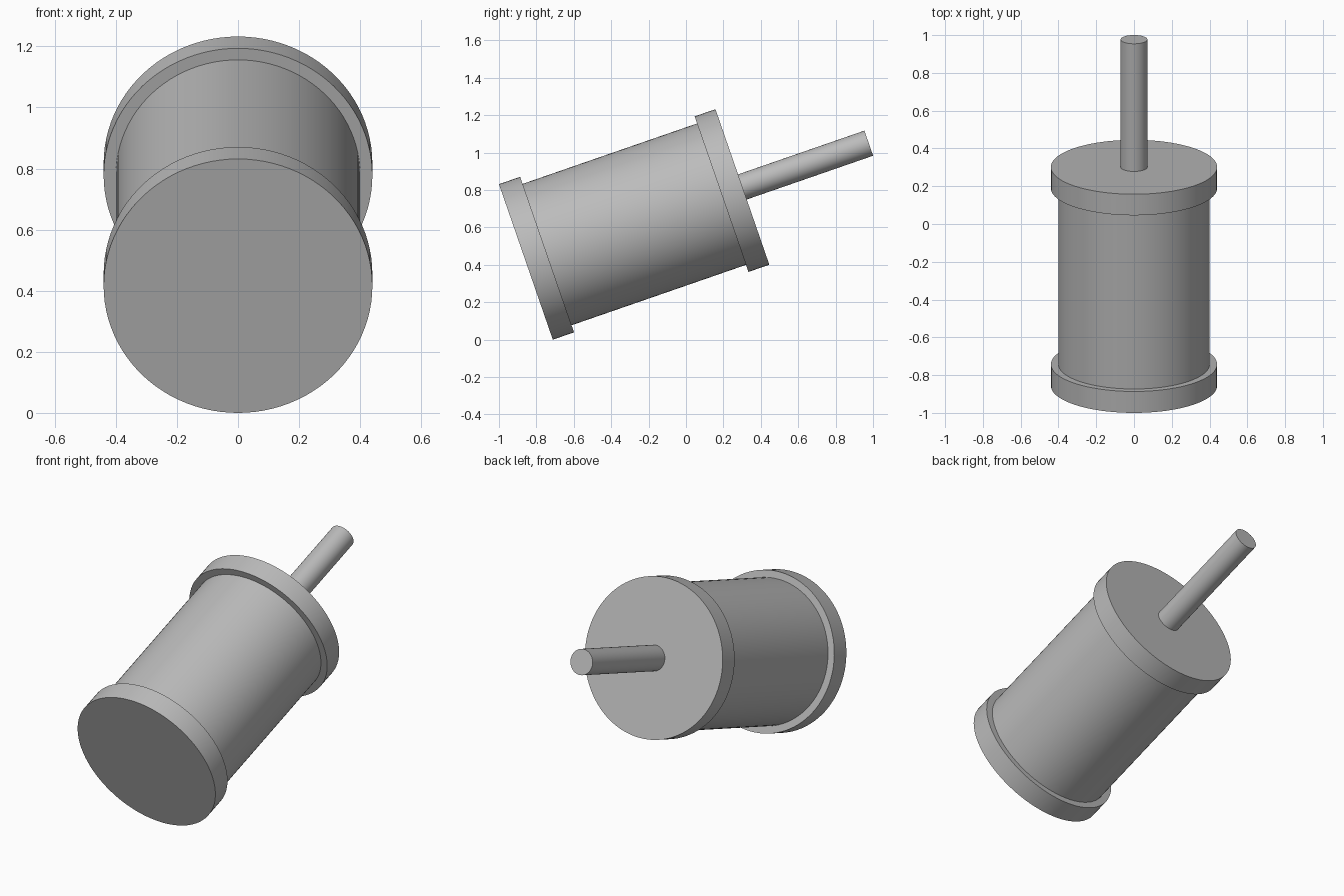
import bpy
import math
from mathutils import Matrix, Vector

cube = bpy.data.objects.get("Cube")
if cube:
    bpy.data.objects.remove(cube, do_unlink=True)

grey = bpy.data.materials.new("plain grey")
grey.use_nodes = True
colour = (0.5, 0.5, 0.5, 1)
grey.diffuse_color = colour
grey.node_tree.nodes["Principled BSDF"].inputs["Base Color"].default_value = colour

# The common axis runs backwards and up from the centre of the front face
TILT = math.radians(19.1)
RADIUS = 0.44
START = Vector((0, RADIUS * math.sin(TILT) - 1, RADIUS * math.cos(TILT)))
AXIS = Vector((0, math.cos(TILT), math.sin(TILT)))
TURN = Matrix.Rotation(TILT - math.pi / 2, 4, 'X')


def cylinder(name, radius, near, far, sides=96):
    """Add a smooth cylinder between two distances along the axis."""
    bpy.ops.mesh.primitive_cylinder_add(vertices=sides, radius=radius, depth=far - near)
    part = bpy.context.object
    part.name = name
    part.matrix_world = Matrix.Translation(START + AXIS * (near + far) / 2) @ TURN
    part.data.materials.append(grey)
    bpy.ops.object.shade_smooth_by_angle(angle=math.radians(30))
    return part


# Drum with a wider flange at each end
cylinder("front_flange", RADIUS, 0, 0.12)
cylinder("drum_body", 0.4, 0.12, 1.107)
cylinder("rear_flange", RADIUS, 1.107, 1.225)

# Shaft standing out of the rear flange
cylinder("shaft", 0.071, 1.225, 1.94, 48)
